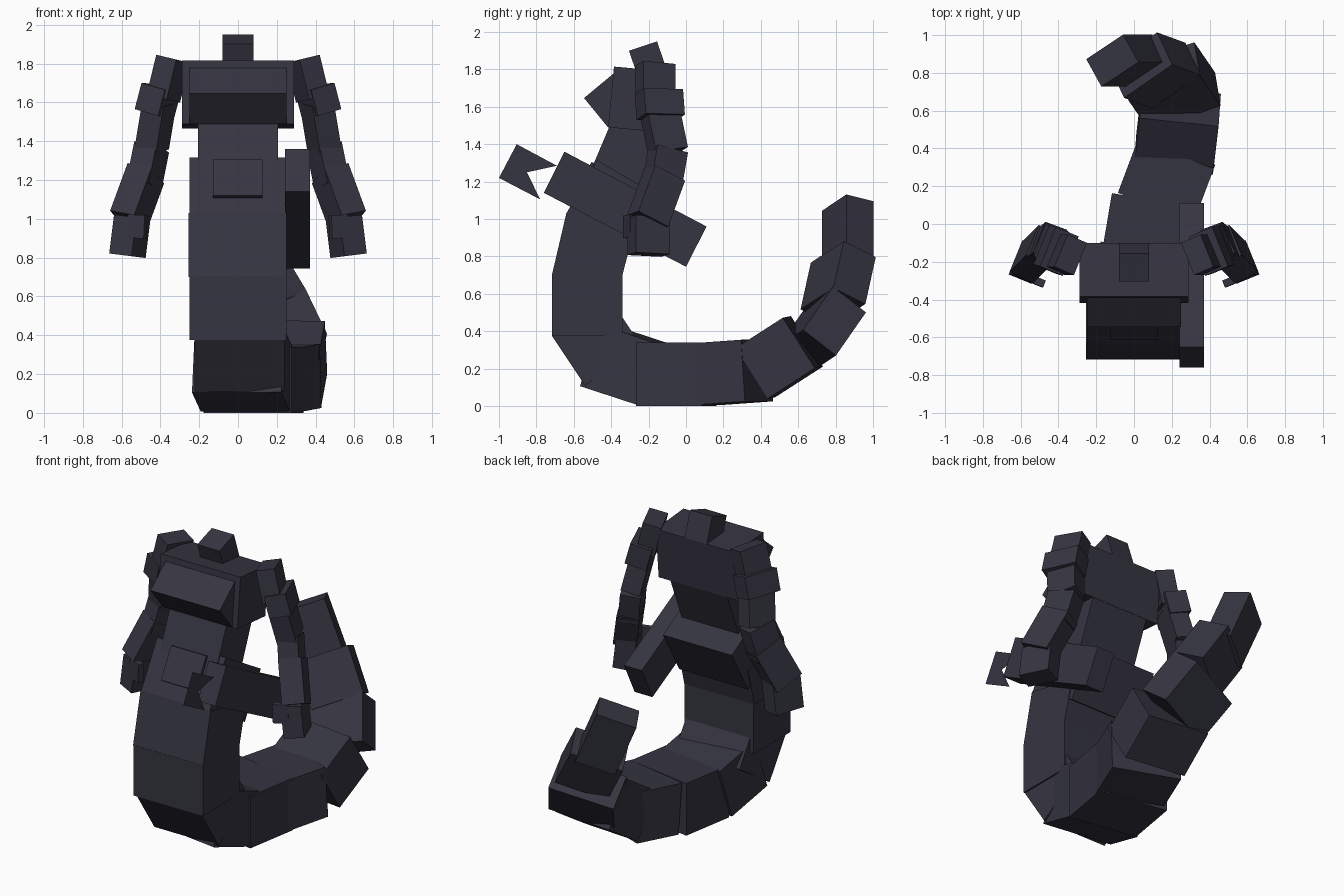
import bpy, bmesh, math
from mathutils import Vector

slate = bpy.data.materials.new("dark slate")
slate.diffuse_color = (0.036, 0.035, 0.053, 1)


def add(name, verts, faces):
    mesh = bpy.data.meshes.new(name)
    mesh.from_pydata(verts, [], faces)
    mesh.materials.append(slate)
    ob = bpy.data.objects.new(name, mesh)
    bpy.context.collection.objects.link(ob)
    # consistent outward normals
    bm = bmesh.new()
    bm.from_mesh(mesh)
    bmesh.ops.recalc_face_normals(bm, faces=bm.faces)
    bm.to_mesh(mesh)
    bm.free()
    return ob


def prism(name, profile, x0, x1):
    """Side profile of (y, z) points extruded from x0 to x1."""
    n = len(profile)
    verts = [(x, y, z) for x in (x0, x1) for y, z in profile]
    faces = [tuple(range(n)), tuple(range(n, 2 * n))]
    faces += [(i, (i + 1) % n, n + (i + 1) % n, n + i) for i in range(n)]
    return add(name, verts, faces)


def segment(name, a, b, width, depth, yaw=0):
    """Box running from a to b; yaw turns its width direction about z."""
    a, b = Vector(a), Vector(b)
    t = (b - a).normalized()
    s = Vector((math.cos(math.radians(yaw)), math.sin(math.radians(yaw)), 0))
    s = (s - t * s.dot(t)).normalized()
    n = t.cross(s)
    verts = [p + s * width / 2 * i + n * depth / 2 * j
             for p in (a, b) for i, j in ((-1, -1), (1, -1), (1, 1), (-1, 1))]
    faces = [(0, 1, 2, 3), (4, 5, 6, 7)]
    faces += [(i, (i + 1) % 4, 4 + (i + 1) % 4, 4 + i) for i in range(4)]
    return add(name, verts, faces)


# Neck, chest and belly
prism("neck", [(-.305, 1.90), (-.155, 1.95), (-.10, 1.79), (-.25, 1.74)], -.08, .08)
prism("chest", [(-.385, 1.815), (-.10, 1.79), (-.13, 1.465), (-.417, 1.49)], -.288, .288)
prism("bust", [(-.385, 1.78), (-.545, 1.647), (-.417, 1.49), (-.257, 1.623)], -.25, .25)
prism("abdomen", [(-.39, 1.54), (-.53, 1.21), (-.29, 1.08), (-.13, 1.47)], -.205, .205)
prism("hips", [(-.476, 1.315), (-.64, 1.03), (-.28, .82), (-.115, 1.105)], -.25, .245)
prism("belt_plate", [(-.505, 1.305), (-.613, 1.12), (-.59, 1.105), (-.48, 1.295)], -.128, .125)

# Upright part of the tail
prism("tail_upper", [(-.64, 1.03), (-.717, .70), (-.34, .70), (-.275, .95)], -.255, .25)
prism("tail_front", [(-.717, .705), (-.717, .375), (-.34, .375), (-.34, .705)], -.25, .25)
prism("tail_bend", [(-.717, .375), (-.54, .11), (-.23, .31), (-.41, .58)], -.225, .24)

# Ground loop and rising tip of the tail
tail = [
    ((0, -.48, .27), (.045, -.18, .172), .465, .345, -8),
    ((.05, -.23, .17), (.11, .125, .17), .46, .34, -10),
    ((.12, .10, .17), (.225, .38, .19), .43, .33, -21),
    ((.215, .37, .178), (.245, .625, .342), .42, .32, -4),
    ((.255, .648, .295), (.145, .808, .525), .41, .225, 9.5),
    ((.185, .786, .532), (.035, .841, .782), .33, .207, 25),
    ((.04, .865, .72), (-.115, .865, 1.07), .25, .17, 29),
]
for i, (a, b, w, d, yaw) in enumerate(tail):
    segment(f"tail_segment_{i + 1}", a, b, w, d, yaw)

# Arms, mirrored left and right
arm = [
    ("shoulder", (.335, -.163, 1.825), (.385, -.163, 1.62), .115, .185),
    ("arm_pad", (.395, -.145, 1.68), (.43, -.135, 1.545), .135, .225),
    ("upper_arm", (.405, -.145, 1.60), (.445, -.095, 1.36), .12, .185),
    ("forearm", (.445, -.095, 1.37), (.485, -.13, 1.17), .125, .18),
    ("bracer", (.475, -.115, 1.235), (.565, -.205, .99), .14, .19),
    ("hand", (.545, -.20, 1.01), (.57, -.20, .81), .125, .195),
    ("thumb", (.518, -.30, 1.02), (.523, -.30, .90), .095, .04),
]
for side, m in (("right", 1), ("left", -1)):
    for part, a, b, w, d in arm:
        segment(f"{side}_{part}", (a[0] * m, a[1], a[2]), (b[0] * m, b[1], b[2]),
                w, d, 22 * m)

# Weapon held beside the hips, with a flat notched blade in front
prism("weapon_body", [(-.76, 1.14), (-.65, 1.36), (.11, .96), (0, .745)], .242, .37)
blade = [(-1, 1.22), (-.905, 1.40), (-.69, 1.285), (-.85, 1.25), (-.78, 1.105)]
add("weapon_blade", [(.306, y, z) for y, z in blade], [(0, 1, 2, 3, 4)])
